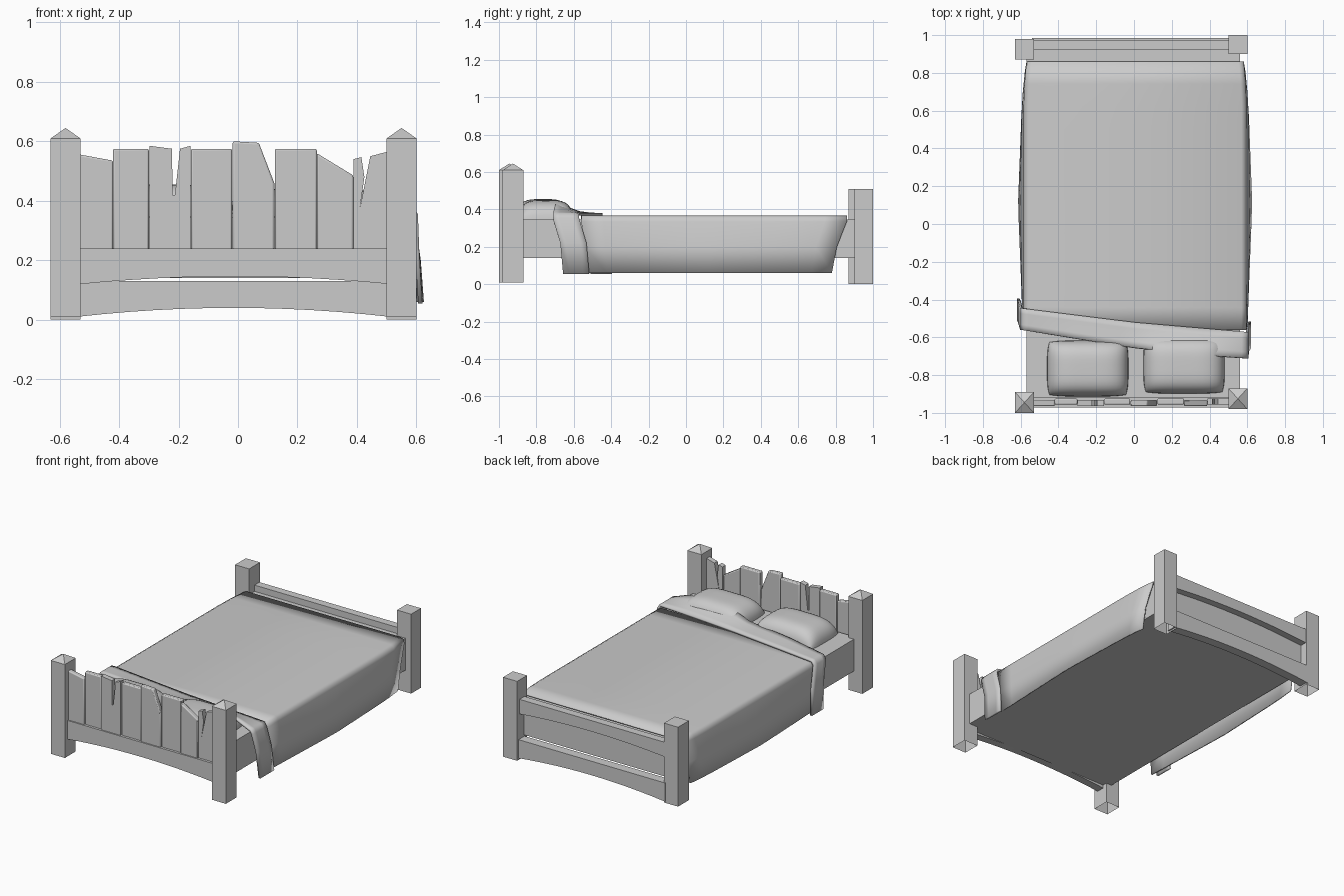
import bpy, bmesh, math

if "Cube" in bpy.data.objects:
    bpy.data.objects.remove(bpy.data.objects["Cube"], do_unlink=True)

GREY = (0.6, 0.6, 0.6, 1)
mat = bpy.data.materials.new("plain grey")
mat.use_nodes = True
mat.diffuse_color = GREY
mat.node_tree.nodes["Principled BSDF"].inputs["Base Color"].default_value = GREY


def finish(name, bm, bevel=0, smooth=None, thickness=0):
    bmesh.ops.recalc_face_normals(bm, faces=bm.faces)
    mesh = bpy.data.meshes.new(name)
    bm.to_mesh(mesh)
    bm.free()
    mesh.materials.append(mat)
    ob = bpy.data.objects.new(name, mesh)
    bpy.context.collection.objects.link(ob)
    if thickness:
        m = ob.modifiers.new("thickness", 'SOLIDIFY')
        m.thickness = thickness
        m.offset = -1
    if bevel:
        m = ob.modifiers.new("bevel", 'BEVEL')
        m.width = bevel
        m.segments = 2
    if smooth:
        bpy.ops.object.select_all(action='DESELECT')
        ob.select_set(True)
        bpy.context.view_layer.objects.active = ob
        bpy.ops.object.shade_smooth_by_angle(angle=math.radians(smooth))
    return ob


def box(name, x, y, z, open_bottom=False, peak=0, **kw):
    bm = bmesh.new()
    bmesh.ops.create_cube(bm, size=1)
    for v in bm.verts:
        v.co = [r[0] if c < 0 else r[1] for c, r in zip(v.co, (x, y, z))]
    bm.normal_update()
    top = [f for f in bm.faces if f.normal.z > 0.9]
    low = [f for f in bm.faces if f.normal.z < -0.9]
    if peak:
        tip = bmesh.ops.poke(bm, faces=top)["verts"][0]
        tip.co.z += peak
    if open_bottom:
        bmesh.ops.delete(bm, geom=low, context='FACES_ONLY')
    return finish(name, bm, **kw)


def board(name, outline, y0, y1, **kw):
    """Extrude an (x, z) outline through the board's depth."""
    bm = bmesh.new()
    face = bm.faces.new([bm.verts.new((x, y0, z)) for x, z in outline])
    ext = bmesh.ops.extrude_face_region(bm, geom=[face])["geom"]
    for v in ext:
        if isinstance(v, bmesh.types.BMVert):
            v.co.y = y1
    return finish(name, bm, **kw)


def arched_rail(name, x0, x1, top, low, rise, y0, y1):
    n = 12
    arc = []
    for i in range(n + 1):
        t = i / n
        arc.append((x0 + (x1 - x0) * t, low + rise * (1 - (2 * t - 1) ** 2)))
    return board(name, arc + [(x1, top), (x0, top)], y0, y1)


def sheet(name, rows, **kw):
    """Skin a cloth through rows of points."""
    bm = bmesh.new()
    vs = [[bm.verts.new(p) for p in r] for r in rows]
    for a, b in zip(vs, vs[1:]):
        for i in range(len(a) - 1):
            bm.faces.new((a[i], a[i + 1], b[i + 1], b[i]))
    return finish(name, bm, **kw)


def lerp(table, t):
    for (a, u), (b, v) in zip(table, table[1:]):
        if t <= b:
            return u + (v - u) * max(0, t - a) / (b - a)
    return table[-1][1]


# Corner posts
box("head_post_right", (-.63, -.53), (-1, -.89), (.01, .61), True, .035)
box("head_post_left", (.5, .6), (-.98, -.87), (.01, .61), True, .035)
box("foot_post_right", (-.63, -.53), (.87, .98), (0, .51), True)
box("foot_post_left", (.5, .6), (.9, 1), (0, .51), True)

# Mattress
box("mattress", (-.57, .56), (-.92, .93), (.14, .345))

# Rails
arched_rail("head_rail", -.53, .51, .24, .12, .026, -.972, -.92)
arched_rail("foot_rail_upper", -.54, .51, .385, .29, .025, .925, .975)
arched_rail("foot_rail_lower", -.54, .51, .13, .01, .03, .925, .985)

# Headboard planks: top edge of each, left to right
tops = [
    [(-.54, .557), (-.42, .535)],
    [(-.42, .575), (-.3, .575)],
    [(-.298, .585), (-.222, .575), (-.22, .42), (-.212, .42), (-.195, .575), (-.16, .585)],
    [(-.158, .575), (-.02, .575)],
    [(-.018, .6), (.07, .595), (.122, .46)],
    [(.124, .575), (.265, .575)],
    [(.265, .56), (.388, .485)],
    [(.388, .54), (.415, .547), (.425, .48), (.41, .375), (.445, .55), (.51, .567)],
]
for i, top in enumerate(tops):
    shift = 0.008 * (i % 2)
    outline = [(top[-1][0], .2), (top[0][0], .2)] + top
    board(f"headboard_plank_{i + 1}", outline, -.964 + shift, -.932 + shift,
          bevel=.006 if len(top) < 4 else 0, smooth=40)


# Pillows
def pillow(name, cx, cy, rx, ry, height):
    n = 20
    rows = []
    for j in range(n + 1):
        v = math.sin((j / n - .5) * math.pi)
        row = []
        for i in range(n + 1):
            u = math.sin((i / n - .5) * math.pi)
            dome = max(0, (1 - u ** 4) * (1 - v ** 4)) ** .5
            row.append((cx + rx * u * (1 - .06 * v ** 4),
                        cy + ry * v * (1 - .06 * u ** 4), .347 + height * dome))
        rows.append(row)
    sheet(name, rows, smooth=60)


pillow("pillow_right", -.245, -.765, .215, .148, .108)
pillow("pillow_left", .265, -.75, .215, .148, .103)

# Blanket: top lies flat, sides flare towards the middle of the bed
rows = []
for k in range(13):
    t = k / 12
    y = -.56 + 1.42 * t
    y_low = -.53 + 1.31 * t
    flare = lerp([(-.56, .595), (.13, .62), (.7, .6), (.86, .585)], y)
    edge = lerp([(-.56, .59), (.7, .59), (.86, .575)], y)
    half = [(flare, y_low, .06), ((flare + edge) / 2 + .004, (y + 2 * y_low) / 3, .2),
            (edge, y, .335), (edge - .007, y, .357), (edge - .027, y, .367)]
    rows.append([(-x + .006, yy, z) for x, yy, z in half]
                + [(x + .006, yy, z) for x, yy, z in reversed(half)])
sheet("blanket", rows, thickness=.01, smooth=50)

# Turned-down fold, slanted across the bed and lifted over one pillow
front_y = [(-.6, -.56), (0, -.655), (.6, -.712)]
back_y = [(-.6, -.445), (0, -.52), (.6, -.572)]
lift = [(-.56, 0), (-.3, .015), (0, .015), (.1, .045), (.3, .06), (.45, .052), (.57, .005)]
rows = []
for w in (0, .25, .5, .75, 1):
    def point(x, z, drop=0):
        y = lerp(front_y, x) * (1 - w) + lerp(back_y, x) * w
        return (x, y + drop, z)
    row = [point(-.62, .055, .05), point(-.613, .22, .035), point(-.603, .355), point(-.585, .379)]
    for i in range(15):
        x = -.56 + 1.13 * i / 14
        row.append(point(x, .381 + lerp(lift, x) * (1 - w) ** 1.2))
    row += [point(.59, .379), point(.605, .355), point(.61, .22, .04), point(.62, .055, .055)]
    rows.append(row)
sheet("blanket_fold", rows, thickness=.014, smooth=50)
